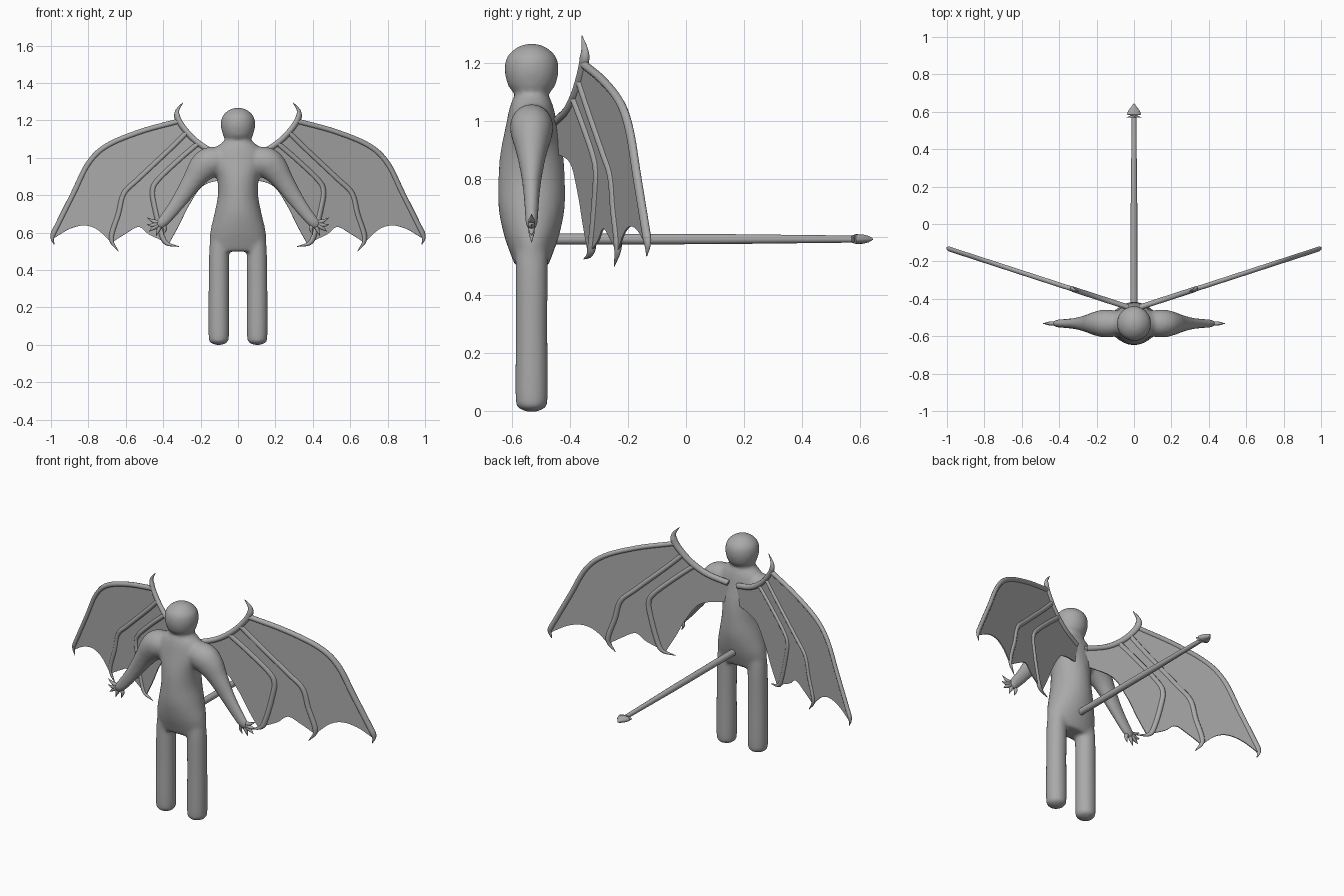
import bpy, bmesh, math
from mathutils import Matrix, Vector

cube = bpy.data.objects.get("Cube")
if cube:
    bpy.data.objects.remove(cube, do_unlink=True)

BODY_Y = -0.532      # depth of the body's middle plane
WING_Y = -0.455      # depth of the wing roots
WING_SWEEP = 0.325   # how far wings sweep back per unit of width

grey = bpy.data.materials.new("plain grey")
grey.use_nodes = True
grey.diffuse_color = (0.4, 0.4, 0.4, 1)
grey.node_tree.nodes["Principled BSDF"].inputs["Base Color"].default_value = grey.diffuse_color


def smooth(points, steps=6):
    """Catmull-Rom samples through tuples of any length."""
    pts = [Vector(p) for p in points]
    pts = [2 * pts[0] - pts[1]] + pts + [2 * pts[-1] - pts[-2]]
    out = []
    for a, b, c, d in zip(pts, pts[1:], pts[2:], pts[3:]):
        for i in range(steps):
            t = i / steps
            out.append(0.5 * (2 * b + (c - a) * t + (2 * a - 5 * b + 4 * c - d) * t ** 2
                              + (3 * b - a - 3 * c + d) * t ** 3))
    return out + [pts[-2]]


def loft(bm, stations, sides=16, flip=1):
    """Closed tube along (x, z, half width, half depth) stations in the xz plane."""
    rings = []
    last = len(stations) - 1
    for i, (x, z, width, depth) in enumerate(stations):
        before, after = stations[max(i - 1, 0)], stations[min(i + 1, last)]
        along = Vector((after[0] - before[0], after[1] - before[1])).normalized()
        ring = []
        for k in range(sides):
            a = math.tau * k / sides
            w = width * math.cos(a)
            ring.append(bm.verts.new((flip * (x + along.y * w), depth * math.sin(a), z - along.x * w)))
        rings.append(ring)
    for low, high in zip(rings, rings[1:]):
        for k in range(sides):
            n = (k + 1) % sides
            bm.faces.new((low[k], low[n], high[n], high[k]))
    bm.faces.new(rings[0][::-1])
    bm.faces.new(rings[-1])


def bone(bm, path, radius, taper):
    """Round rod along an (x, z) path, thinning to a point at its end."""
    samples = smooth(path)
    last = len(samples) - 1
    stations = []
    for i, p in enumerate(samples):
        r = radius * min(1, (1 - i / last) / taper + 0.1)
        stations.append((p[0], p[1], r, r))
    loft(bm, stations, 10)


def finish(name, bm, angle=None):
    bmesh.ops.recalc_face_normals(bm, faces=bm.faces[:])
    mesh = bpy.data.meshes.new(name)
    bm.to_mesh(mesh)
    bm.free()
    mesh.materials.append(grey)
    if angle:
        mesh.shade_smooth()
        mesh.set_sharp_from_angle(angle=math.radians(angle))
    obj = bpy.data.objects.new(name, mesh)
    bpy.context.collection.objects.link(obj)
    return obj


def mirror(obj):
    mod = obj.modifiers.new("mirror", "MIRROR")
    mod.use_mirror_merge = False


def sweep(bm):
    """Shear flat wing parts backwards."""
    for v in bm.verts:
        v.co.y += WING_Y + WING_SWEEP * v.co.x


# Body: overlapping lofts fused into one soft skin
TORSO = [(0, .5, .152, .056), (0, .54, .153, .072), (0, .61, .148, .096), (0, .7, .127, .114),
         (0, .8, .108, .115), (0, .89, .113, .108), (0, .98, .14, .09), (0, 1.05, .12, .075),
         (0, 1.1, .06, .055)]
HEAD = [(0, 1.03, .07, .05), (0, 1.09, .068, .056), (0, 1.12, .08, .08), (0, 1.17, .092, .093),
        (0, 1.22, .085, .086), (0, 1.255, .05, .05), (0, 1.268, .012, .012)]
LEG = [(.103, 0, .022, .022), (.103, .012, .043, .043), (.103, .045, .055, .056),
       (.103, .3, .055, .055), (.1, .52, .053, .056), (.09, .62, .04, .05)]
ARM = [(.04, .985, .06, .06), (.14, .98, .08, .075), (.19, .945, .077, .068), (.24, .88, .058, .05),
       (.3, .79, .045, .033), (.355, .715, .037, .026), (.4, .66, .032, .022), (.43, .632, .024, .016)]
bm = bmesh.new()
for part in (TORSO, HEAD):
    loft(bm, smooth(part), 24)
for side in (1, -1):
    loft(bm, smooth(LEG), 24, side)
    loft(bm, smooth(ARM), 24, side)
body = finish("body", bm)
body.location.y = BODY_Y
fuse = body.modifiers.new("fuse", "REMESH")
fuse.mode = "VOXEL"
fuse.voxel_size = 0.01
fuse.use_smooth_shade = True
soften = body.modifiers.new("soften", "SMOOTH")
soften.factor = 0.5
soften.iterations = 9

# Clawed fingers
bm = bmesh.new()
palm = (.405, .655)
for knuckle, tip in (((.45, .66), (.485, .68)), ((.455, .64), (.487, .643)), ((.45, .625), (.475, .607)),
                     ((.425, .615), (.437, .583)), ((.39, .62), (.4, .588))):
    bone(bm, [palm, knuckle, tip], 0.011, 0.6)
fingers = finish("fingers", bm, 60)
fingers.location.y = BODY_Y
mirror(fingers)

# Wing bones: arm with thumb claw, then three long fingers with hooked tips
WING_ARM = [(.03, 1), (.14, 1.035), (.22, 1.085), (.28, 1.145), (.32, 1.205)]
CLAW = [(.325, 1.25), (.295, 1.295)]
OUTER = [(.32, 1.195), (.52, 1.14), (.7, 1.065), (.8, .97), (.88, .81), (.96, .65), (.992, .58)]
MIDDLE = [(.275, 1.135), (.36, 1.05), (.53, .89), (.61, .81), (.64, .7), (.678, .57), (.64, .5)]
INNER = [(.21, 1.08), (.315, .99), (.43, .88), (.458, .82), (.445, .73), (.415, .61), (.385, .545), (.315, .525)]
bm = bmesh.new()
bone(bm, WING_ARM + CLAW, 0.016, 0.3)
for finger in (OUTER + [(.983, .535)], MIDDLE, INNER):
    bone(bm, finger, 0.014, 0.2)
sweep(bm)
mirror(finish("wing_bones", bm, 60))

# Wing membrane: one thin sheet with a scalloped lower edge
SCALLOPS = [[(.985, .57), (.9, .62), (.82, .638), (.75, .615), (.68, .55)],
            [(.67, .55), (.6, .595), (.53, .63), (.475, .59), (.4, .555)],
            [(.37, .54), (.315, .64), (.26, .75), (.18, .855), (.03, .89)]]
outline = []
for edge in [WING_ARM, OUTER] + SCALLOPS:
    outline += smooth(edge)
bm = bmesh.new()
bm.faces.new([bm.verts.new((p[0], 0, p[1])) for p in outline])
sweep(bm)
membrane = finish("wing_membrane", bm)
thick = membrane.modifiers.new("thickness", "SOLIDIFY")
thick.thickness = 0.006
thick.offset = 0
mirror(membrane)

# Tail with a flat spade tip, lofted upright and laid backwards
TAIL = [(0, -.47, .019, .019), (0, .1, .0175, .0175), (0, .59, .012, .012), (0, .57, .042, .012),
        (0, .585, .039, .017), (0, .61, .028, .016), (0, .63, .012, .011), (0, .645, .002, .002)]
bm = bmesh.new()
loft(bm, TAIL, 16)
bm.transform(Matrix.Translation((0, 0, 0.594)) @ Matrix.Rotation(-math.pi / 2, 4, "X"))
finish("tail", bm, 50)
